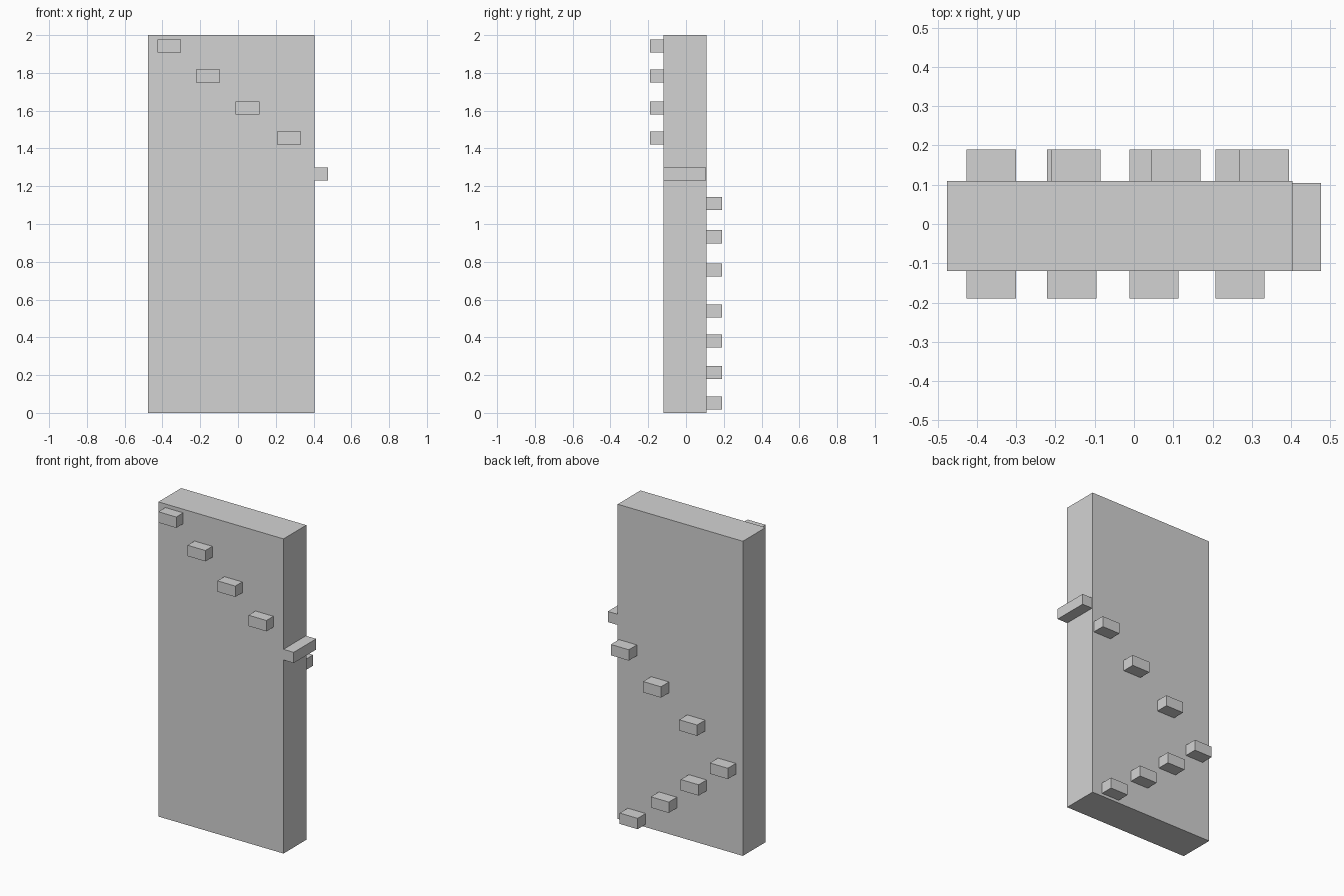
import bpy

cube = bpy.data.objects.get("Cube")
if cube:
    bpy.data.objects.remove(cube, do_unlink=True)

# Single plain light grey for the whole model
GREY = (0.65, 0.65, 0.65, 1.0)
grey = bpy.data.materials.new("plain_light_grey")
grey.use_nodes = True
grey.diffuse_color = GREY
grey.node_tree.nodes["Principled BSDF"].inputs["Base Color"].default_value = GREY


def box(name, x, y, z):
    """Add a box spanning the (low, high) ranges on each axis."""
    spans = (x, y, z)
    bpy.ops.mesh.primitive_cube_add(size=1, location=[(a + b) / 2 for a, b in spans])
    ob = bpy.context.object
    ob.name = name
    ob.scale = [b - a for a, b in spans]
    bpy.ops.object.transform_apply(location=False, rotation=False, scale=True)
    ob.data.materials.append(grey)
    return ob


LEFT, RIGHT = -0.476, 0.404
FRONT, BACK = -0.12, 0.109
STEP_WIDTH, STEP_HEIGHT = 0.126, 0.069

# Tall slab wall
box("wall", (LEFT, RIGHT), (FRONT, BACK), (0, 2))


def steps(name, y, corners):
    """Add a flight of steps from their lower (x, z) corners."""
    for i, (x, z) in enumerate(corners, 1):
        box(f"{name}_{i}", (x, x + STEP_WIDTH), y, (z, z + STEP_HEIGHT))


# Flight descending across the front
steps("front_step", (FRONT - 0.07, FRONT),
      [(-0.427, 1.908), (-0.222, 1.75), (-0.012, 1.58), (0.207, 1.42)])

# Landing step around the end of the wall
box("side_step", (RIGHT, 0.476), (FRONT, 0.105), (1.23, 1.298))

# Back flight descends one way, then turns and returns to the ground
steps("back_upper_step", (BACK, 0.19),
      [(0.269, 1.073), (0.043, 0.898), (-0.211, 0.723), (-0.427, 0.506)])
steps("back_lower_step", (BACK, 0.19),
      [(-0.222, 0.346), (-0.012, 0.18), (0.207, 0.018)])
